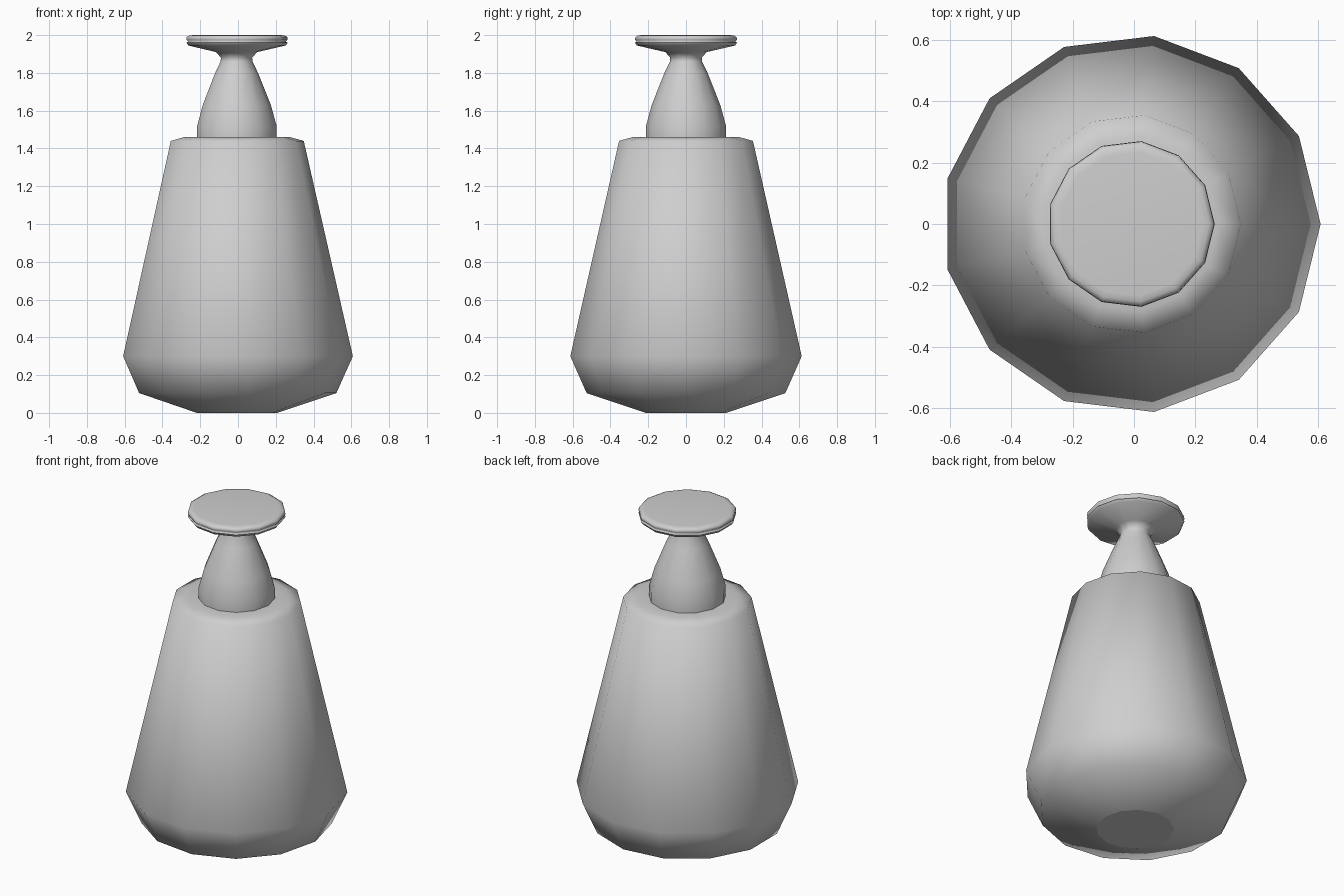
import bpy, bmesh, math

if "Cube" in bpy.data.objects:
    bpy.data.objects.remove(bpy.data.objects["Cube"])

SIDES = 13
SHIFT_X = -0.009  # centres the odd-sided outline

grey = bpy.data.materials.new("light_grey")
grey.diffuse_color = (0.62, 0.62, 0.62, 1)
grey.use_nodes = True
grey.node_tree.nodes["Principled BSDF"].inputs["Base Color"].default_value = grey.diffuse_color


def lathe(name, profile, cap_bottom=False, cap_top=False, crease=80):
    """Spin a (radius, height) profile into a smooth 13-sided part."""
    bm = bmesh.new()
    rings = []
    for r, z in profile:
        rings.append([bm.verts.new((SHIFT_X + r * math.cos(2 * math.pi * i / SIDES),
                                    r * math.sin(2 * math.pi * i / SIDES), z))
                      for i in range(SIDES)])
    for low, high in zip(rings, rings[1:]):
        for i in range(SIDES):
            j = (i + 1) % SIDES
            bm.faces.new((low[i], low[j], high[j], high[i])).smooth = True
    if cap_bottom:
        cap = bm.faces.new(rings[0][::-1])
        for e in cap.edges:
            e.smooth = False
    if cap_top:
        bm.faces.new(rings[-1]).smooth = True
    # keep only very tight folds sharp
    for e in bm.edges:
        if len(e.link_faces) == 2 and e.calc_face_angle(0) > math.radians(crease):
            e.smooth = False
    mesh = bpy.data.meshes.new(name)
    bm.to_mesh(mesh)
    bm.free()
    mesh.materials.append(grey)
    obj = bpy.data.objects.new(name, mesh)
    bpy.context.collection.objects.link(obj)
    return obj


# Tapered vessel with a chamfered foot and a narrow shoulder
lathe("body", [(0.215, 0.0), (0.53, 0.105), (0.617, 0.30), (0.357, 1.44),
               (0.285, 1.46), (0.213, 1.46)], cap_bottom=True)

# Neck tapering to a waist, then flaring under the lid
lathe("neck", [(0.213, 1.455), (0.213, 1.52), (0.183, 1.63), (0.115, 1.80),
               (0.086, 1.86), (0.084, 1.88), (0.11, 1.91), (0.262, 1.945),
               (0.272, 1.96)])

# Flat lid with a rounded rim
lathe("lid", [(0.272, 1.96), (0.262, 1.966), (0.272, 1.975), (0.27, 1.99),
              (0.255, 1.998), (0.235, 2.0)], cap_top=True)
